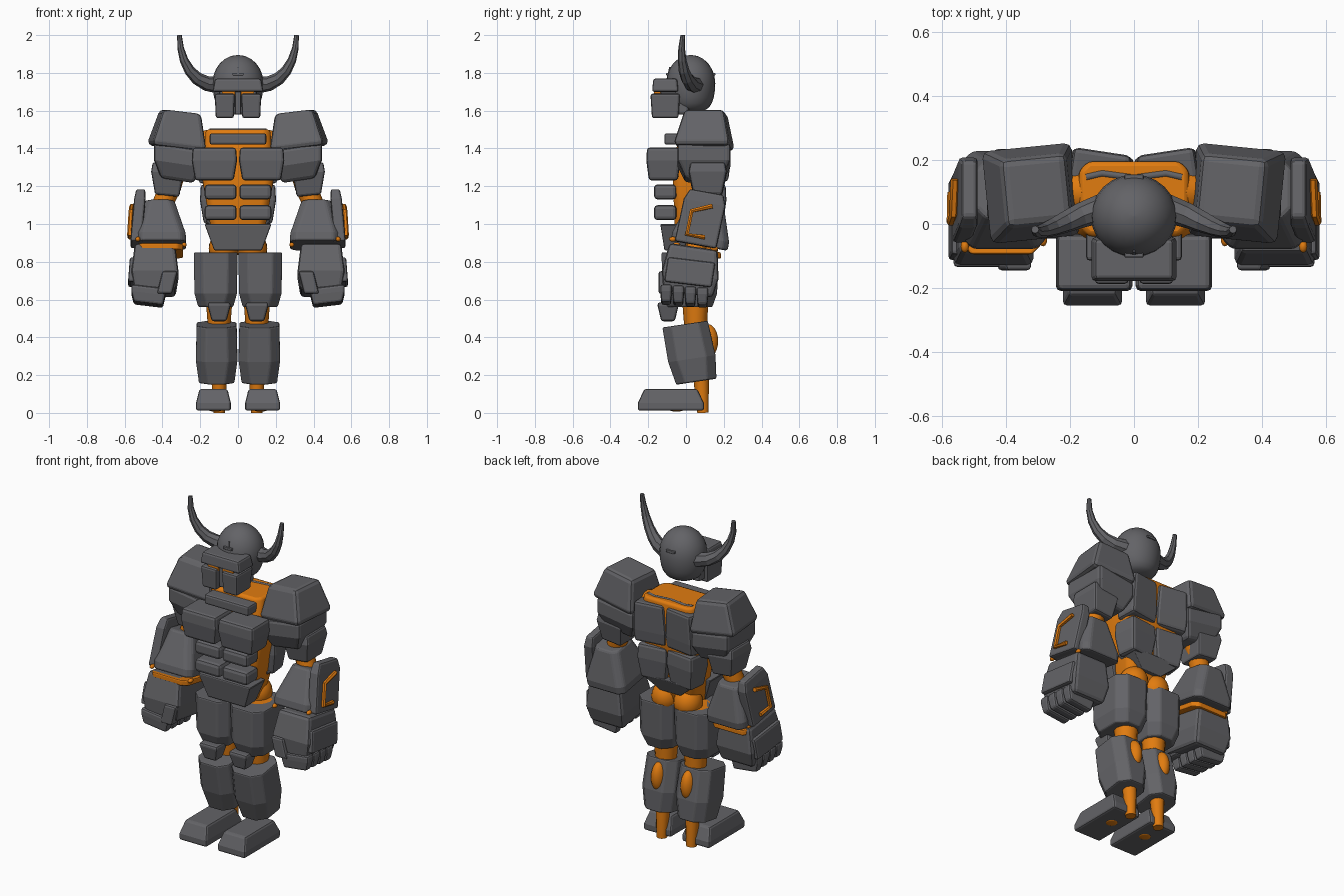
import bpy, bmesh, math
from mathutils import Vector

cube = bpy.data.objects.get("Cube")
if cube:
    bpy.data.objects.remove(cube, do_unlink=True)


def material(name, rgb):
    mat = bpy.data.materials.new(name)
    mat.use_nodes = True
    mat.diffuse_color = (*rgb, 1)
    mat.node_tree.nodes["Principled BSDF"].inputs["Base Color"].default_value = (*rgb, 1)
    return mat


GREY = material("dark grey armour", (.125, .125, .135))
ORANGE = material("orange body", (.75, .2, .005))


def skin(name, rings, mat, side, bevel=0, smooth=False):
    """Join matching rings of points into a capped solid, mirrored when side is negative."""
    bm = bmesh.new()
    loops = [[bm.verts.new((side * x, y, z)) for x, y, z in ring] for ring in rings]
    for low, high in zip(loops, loops[1:]):
        for i in range(len(low)):
            bm.faces.new((low[i - 1], low[i], high[i], high[i - 1]))
    bm.faces.new(loops[0])
    bm.faces.new(loops[-1])
    bmesh.ops.recalc_face_normals(bm, faces=bm.faces)
    mesh = bpy.data.meshes.new(name)
    bm.to_mesh(mesh)
    bm.free()
    mesh.materials.append(mat)
    ob = bpy.data.objects.new(name, mesh)
    bpy.context.scene.collection.objects.link(ob)
    if bevel:
        mod = ob.modifiers.new("bevel", "BEVEL")
        mod.width, mod.segments, mod.angle_limit = bevel, 2, math.radians(35)
    if smooth:
        bpy.ops.object.select_all(action="DESELECT")
        ob.select_set(True)
        bpy.context.view_layer.objects.active = ob
        bpy.ops.object.shade_smooth_by_angle(angle=math.radians(50))


def block(name, base, size, belly=0, bottom=1, top=1, lean=(0, 0), slope=(0, 0), turn=0,
          cut=0, bevel=.012, mat=GREY, side=1, smooth=False):
    """Bevelled box standing on base. It is full size at the belly height and scaled at its ends;
    lean shifts the top, slope tilts the levels, turn spins it and cut trims the upright corners."""
    levels = [(0, bottom), (belly, 1), (1, top)] if belly else [(0, 1), (1, top)]
    c, s = math.cos(turn), math.sin(turn)
    rings = []
    for t, scale in levels:
        w, d = size[0] * scale / 2, size[1] * scale / 2
        if cut:
            outline = [(cut - w, -d), (w - cut, -d), (w, cut - d), (w, d - cut),
                       (w - cut, d), (cut - w, d), (-w, d - cut), (-w, cut - d)]
        else:
            outline = [(-w, -d), (w, -d), (w, d), (-w, d)]
        rings.append([(base[0] + c * x - s * y + lean[0] * t, base[1] + s * x + c * y + lean[1] * t,
                       base[2] + size[2] * t + slope[0] * x + slope[1] * y) for x, y in outline])
    skin(name, rings, mat, side, bevel, smooth)


def tube(name, path, start, end, mat=ORANGE, sides=12, side=1, smooth=True):
    """Round limb along a path, tapering evenly from the start radius to the end radius."""
    path = [Vector(p) for p in path]
    last = len(path) - 1
    turns = [math.tau * k / sides for k in range(sides)]
    rings = []
    for i, p in enumerate(path):
        along = (path[min(i + 1, last)] - path[max(i - 1, 0)]).normalized()
        u = along.cross(Vector((0, 1, .01))).normalized()
        v = along.cross(u)
        radius = start + (end - start) * i / last
        rings.append([p + (u * math.cos(a) + v * math.sin(a)) * radius for a in turns])
    skin(name, rings, mat, side, smooth=smooth)


def ball(name, centre, radii, mat=ORANGE, fullness=1, steps=12, side=1):
    """Ellipsoid; a fullness below one makes its lower half boxier."""
    rings = []
    for i in range(steps + 1):
        a = math.pi * (i + .05) / (steps + .1)
        r = math.sin(a) ** (fullness if i < steps / 2 else 1)
        turns = [math.pi * k / steps for k in range(2 * steps)]
        rings.append([(centre[0] + radii[0] * r * math.cos(t), centre[1] + radii[1] * r * math.sin(t),
                       centre[2] - radii[2] * math.cos(a)) for t in turns])
    skin(name, rings, mat, side, smooth=True)


# Head: helmet dome, brow, face core and crest studs
ball("helmet", centre=(0, .025, 1.745), radii=(.135, .13, .15), mat=GREY, fullness=.45)
block("brow", base=(0, -.11, 1.7), size=(.27, .14, .07), top=.9)
block("face_core", base=(0, -.06, 1.58), size=(.2, .15, .14))
block("nose_guard", base=(0, -.13, 1.58), size=(.03, .06, .14), bevel=.004)
block("forehead_spike", base=(0, -.085, 1.76), size=(.024, .04, .07), top=.2, bevel=0)
for stud, y in (("front_stud", -.08), ("back_stud", .13)):
    block(stud, base=(0, y, 1.785), size=(.06, .05, .015), bevel=.004)

# Torso: inner body, collar, neck bracket and waist plates
block("inner_torso", base=(0, .03, .86), size=(.38, .26, .64), belly=.6, bottom=.65, top=.9,
      lean=(0, .05), cut=.03, bevel=.015, mat=ORANGE, smooth=True)
block("collar_plate", base=(0, -.065, 1.42), size=(.3, .1, .06))
block("waist_front_plate", base=(0, -.06, .86), size=(.35, .15, .14), belly=.95, bottom=.72)
block("waist_back_plate", base=(0, .125, .93), size=(.34, .13, .09), belly=.95, bottom=.4)
tube("neck_bracket", [(x, .145 + .015 * math.sin(abs(x) * 20), 1.493) for x in (-.15, -.1, 0, .1, .15)],
     start=.012, end=.012, mat=GREY)

for s, tag in ((1, "left_"), (-1, "right_")):
    def part(name, **shape):
        block(tag + name, side=s, **shape)

    def limb(name, path, **shape):
        tube(tag + name, path, side=s, **shape)

    def bulge(name, **shape):
        ball(tag + name, side=s, **shape)

    # Face and curved horn
    part("cheek_plate", base=(.07, -.11, 1.56), size=(.095, .14, .13), top=1.12)
    part("eye", base=(.05, -.145, 1.682), size=(.07, .05, .022), slope=(.1, 0), mat=ORANGE, bevel=0)
    arc = [math.pi / 2 * i / 6 for i in range(7)]
    limb("horn", [(.1 + .21 * math.sin(a) ** .85, .05 - .13 * math.sin(a) + .04 * a,
                   2 - .265 * math.cos(a)) for a in arc],
         start=.045, end=.012, mat=GREY, sides=8, smooth=False)

    # Chest, belly and back plates
    part("pec", base=(.125, -.12, 1.23), size=(.24, .18, .175), belly=.6, bottom=.85, top=.96, bevel=.016)
    for level, z in (("upper", 1.13), ("lower", 1.02)):
        part(level + "_belly_plate", base=(.092, -.11, z), size=(.17, .12, .08), bevel=.02)
    part("upper_back_plate", base=(.107, .15, 1.22), size=(.2, .13, .25), belly=.3, bottom=.95, top=.9,
         lean=(0, .02), slope=(0, .1), turn=.15, bevel=.016)
    part("lower_back_plate", base=(.1, .13, 1), size=(.19, .15, .21), belly=.6, bottom=.8, top=.95,
         turn=.12, bevel=.016)

    # Shoulder and upper arm
    part("shoulder_pad", base=(.325, .095, 1.4), size=(.28, .29, .195), belly=.15, top=.72,
         lean=(-.02, .01), slope=(.12, 0), turn=-.1, bevel=.022)
    part("shoulder_guard", base=(.32, .095, 1.23), size=(.25, .28, .18), belly=.5, bottom=.7,
         slope=(.15, 0), bevel=.018)
    part("upper_arm_plate", base=(.375, .115, 1.15), size=(.17, .2, .17), belly=.7, bottom=.75, top=.9,
         slope=(.1, 0))
    limb("inner_arm", [(.15, .1, 1.43), (.3, .1, 1.4), (.36, .11, 1.2), (.4, .1, 1.1), (.44, .04, .8)],
         start=.07, end=.05)

    # Forearm, outer guard and its bracket
    part("forearm", base=(.405, .07, .885), size=(.26, .3, .23), belly=.2, top=.6, lean=(.01, .04),
         slope=(0, -.18), cut=.03)
    part("forearm_guard", base=(.54, .05, .89), size=(.06, .22, .28), belly=.8, top=.8, lean=(-.025, .06),
         slope=(0, -.18))
    limb("guard_bracket", [(.562, .14, 1.095), (.566, .03, 1.07), (.574, .005, .945), (.572, .1, .93)],
         start=.013, end=.013, sides=6)
    for name, spot in (("inner", (.285, -.05, .89)), ("outer", (.53, -.07, .92)), ("rear", (.53, .15, .87))):
        bulge(name + "_wrist_stud", centre=spot, radii=(.013, .02, .013), steps=6)
    if s < 0:
        part("wrist_band", base=(.415, .045, .84), size=(.25, .28, .035), slope=(0, -.18), cut=.03,
             mat=ORANGE, bevel=.008)

    # Hand: palm, guard, thumb and a row of fingers
    part("hand", base=(.44, .01, .63), size=(.25, .3, .25), belly=.4, bottom=.87, top=.85, lean=(0, .03),
         slope=(0, -.15), bevel=.02)
    part("hand_guard", base=(.56, .01, .68), size=(.045, .25, .13), lean=(-.01, .02), slope=(0, -.12))
    part("thumb", base=(.39, -.1, .63), size=(.08, .09, .12), lean=(-.03, 0))
    for i, finger in enumerate(("index", "middle", "ring", "little")):
        part(finger + "_finger", base=(.475, .064 * i - .105, .58 - .005 * i), size=(.18, .06, .09),
             belly=.6, bottom=.85, slope=(.12, 0))

    # Leg: inner limb, thigh, knee, shin and foot
    bulge("buttock", centre=(.075, .085, .87), radii=(.08, .085, .09))
    limb("inner_leg", [(.1, .05, .85), (.1, .05, .65), (.1, .05, .5), (.1, .06, .35), (.1, .08, .18), (.1, .09, 0)],
         start=.085, end=.03)
    bulge("calf", centre=(.1, .115, .38), radii=(.042, .055, .09))
    part("thigh_armour", base=(.118, .02, .56), size=(.225, .29, .29), belly=.25, bottom=.82, top=1.03,
         cut=.05, bevel=.008)
    part("knee_pad", base=(.1, -.095, .485), size=(.12, .11, .1), belly=.8, bottom=.65)
    part("shin_armour", base=(.113, .055, .165), size=(.22, .25, .305), belly=.4, bottom=.85, top=.96,
         lean=(0, -.06), slope=(0, .15), cut=.05, bevel=.008)
    part("foot", base=(.13, -.08, .012), size=(.185, .35, .115), belly=.35, top=.8)
    bulge("sole_disc", centre=(.12, -.05, .016), radii=(.035, .035, .008), fullness=.5)
